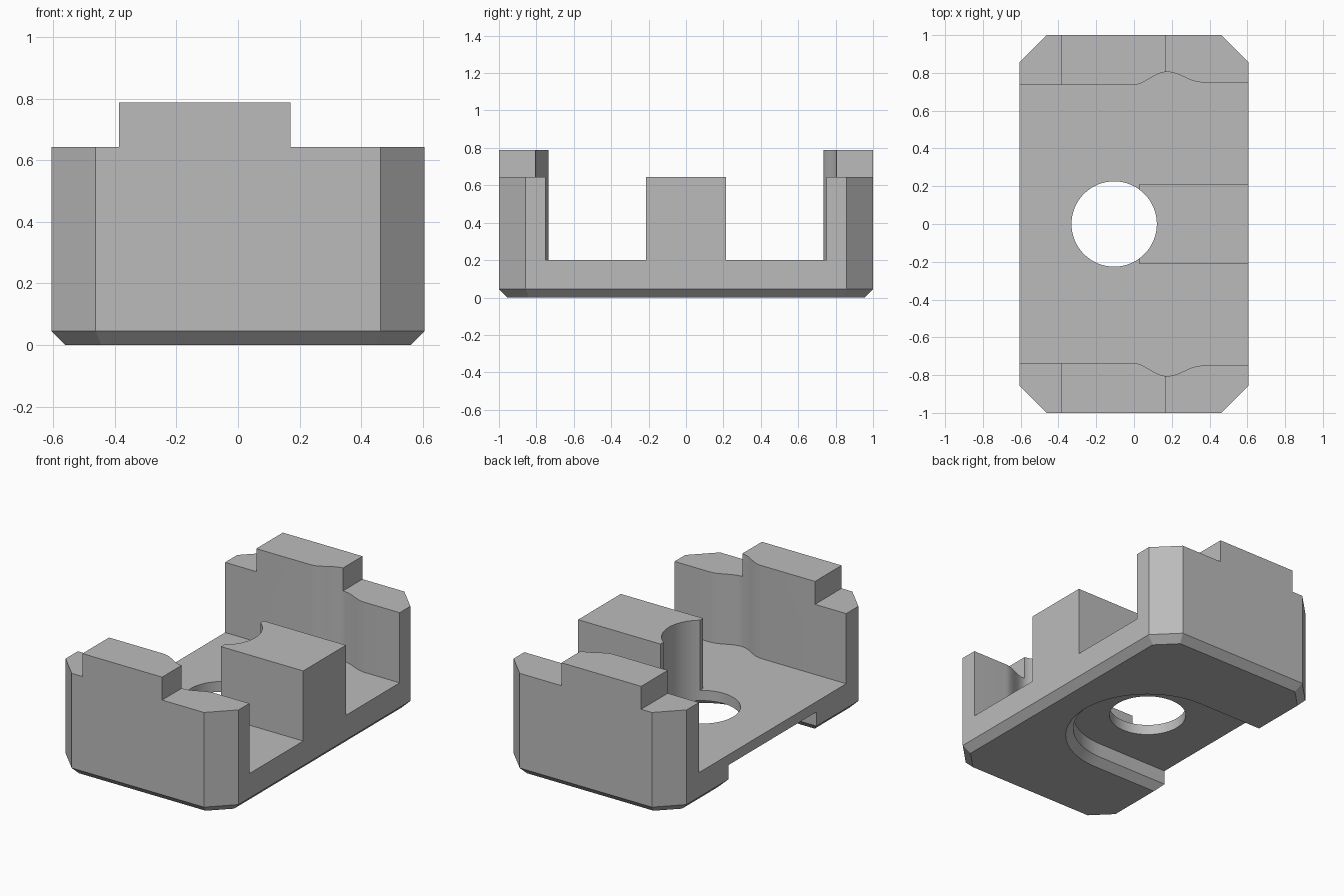
import bpy
import bmesh
from math import cos, sin, pi, sqrt, radians

cube = bpy.data.objects.get("Cube")
if cube:
    bpy.data.objects.remove(cube, do_unlink=True)

grey = bpy.data.materials.new("plain grey")
grey.use_nodes = True
colour = (0.5, 0.5, 0.5, 1)
grey.diffuse_color = colour
grey.node_tree.nodes["Principled BSDF"].inputs["Base Color"].default_value = colour


def loft(name, sections):
    """Closed solid through (outline, z) sections with equal point counts."""
    bm = bmesh.new()
    rings = [[bm.verts.new((x, y, z)) for x, y in pts] for pts, z in sections]
    for a, b in zip(rings, rings[1:]):
        for i in range(len(a)):
            j = (i + 1) % len(a)
            bm.faces.new((a[i], a[j], b[j], b[i]))
    bm.faces.new(rings[0])
    bm.faces.new(rings[-1])
    bmesh.ops.recalc_face_normals(bm, faces=bm.faces)
    mesh = bpy.data.meshes.new(name)
    bm.to_mesh(mesh)
    bm.free()
    mesh.materials.append(grey)
    obj = bpy.data.objects.new(name, mesh)
    bpy.context.collection.objects.link(obj)
    return obj


def prism(name, pts, z0, z1):
    return loft(name, [(pts, z0), (pts, z1)])


def rect(x0, x1, y0, y1):
    return [(x0, y0), (x1, y0), (x1, y1), (x0, y1)]


def arc(cx, r, a0, a1, n):
    return [(cx + r * cos(a0 + (a1 - a0) * i / n),
             r * sin(a0 + (a1 - a0) * i / n)) for i in range(n + 1)]


def octagon(hx, hy, c):
    right = [(hx - c, -hy), (hx, c - hy), (hx, hy - c), (hx - c, hy)]
    return right + [(-x, -y) for x, y in right]


def combine(target, tool, operation):
    tool.hide_render = True
    mod = target.modifiers.new(operation, "BOOLEAN")
    mod.operation, mod.object, mod.solver = operation, tool, "EXACT"
    bpy.context.view_layer.objects.active = target
    bpy.ops.object.modifier_apply(modifier=mod.name)
    bpy.data.objects.remove(tool, do_unlink=True)


HX, HY, CORNER, BEVEL = 0.605, 1.0, 0.143, 0.045
FLOOR, SHOULDER, TOP = 0.2, 0.643, 0.788
HOLE_X = -0.105

# Outer body with cut corners and a bevelled foot
inner = octagon(HX - BEVEL, HY - BEVEL, CORNER - BEVEL * (2 - sqrt(2)))
outer = octagon(HX, HY, CORNER)
body = loft("bracket_body", [(inner, 0), (outer, BEVEL), (outer, TOP)])

# Channel between the end walls, with a rounded bulge in each wall
bulge_x, half, peak = 0.175, 0.185, 0.805
side = [(-1, 0.735)]
for i in range(25):
    t = i / 12 - 1
    base = 0.735 if t < 0 else 0.75
    side.append((bulge_x + half * t, base + (peak - base) * (1 + cos(pi * t)) / 2))
side.append((1, 0.75))
channel = side + [(x, -y) for x, y in reversed(side)]
combine(body, prism("channel_cutter", channel, FLOOR, 1), "DIFFERENCE")

# Lower shoulders either side of the raised tabs
for x0, x1 in ((-1, -0.387), (0.17, 1)):
    combine(body, prism("shoulder_cutter", rect(x0, x1, -2, 2), SHOULDER, 1), "DIFFERENCE")

# Central block
combine(body, prism("central_block", rect(0.03, HX, -0.213, 0.213), 0.1, SHOULDER), "UNION")

# Round-ended bevelled slot beneath, open on one side
def slot(r):
    return [(-1, -r)] + arc(HOLE_X, r, -pi / 2, pi / 2, 40) + [(-1, r)]

combine(body, loft("slot_cutter", [(slot(0.495), -0.01), (slot(0.44), BEVEL),
                                   (slot(0.44), 0.135)]), "DIFFERENCE")

# Through hole, which also scoops the block
combine(body, prism("hole_cutter", arc(HOLE_X, 0.226, 0, 2 * pi * 63 / 64, 63), -1, 2),
        "DIFFERENCE")

bpy.ops.object.select_all(action="DESELECT")
body.select_set(True)
bpy.context.view_layer.objects.active = body
bpy.ops.object.shade_smooth_by_angle(angle=radians(25))
